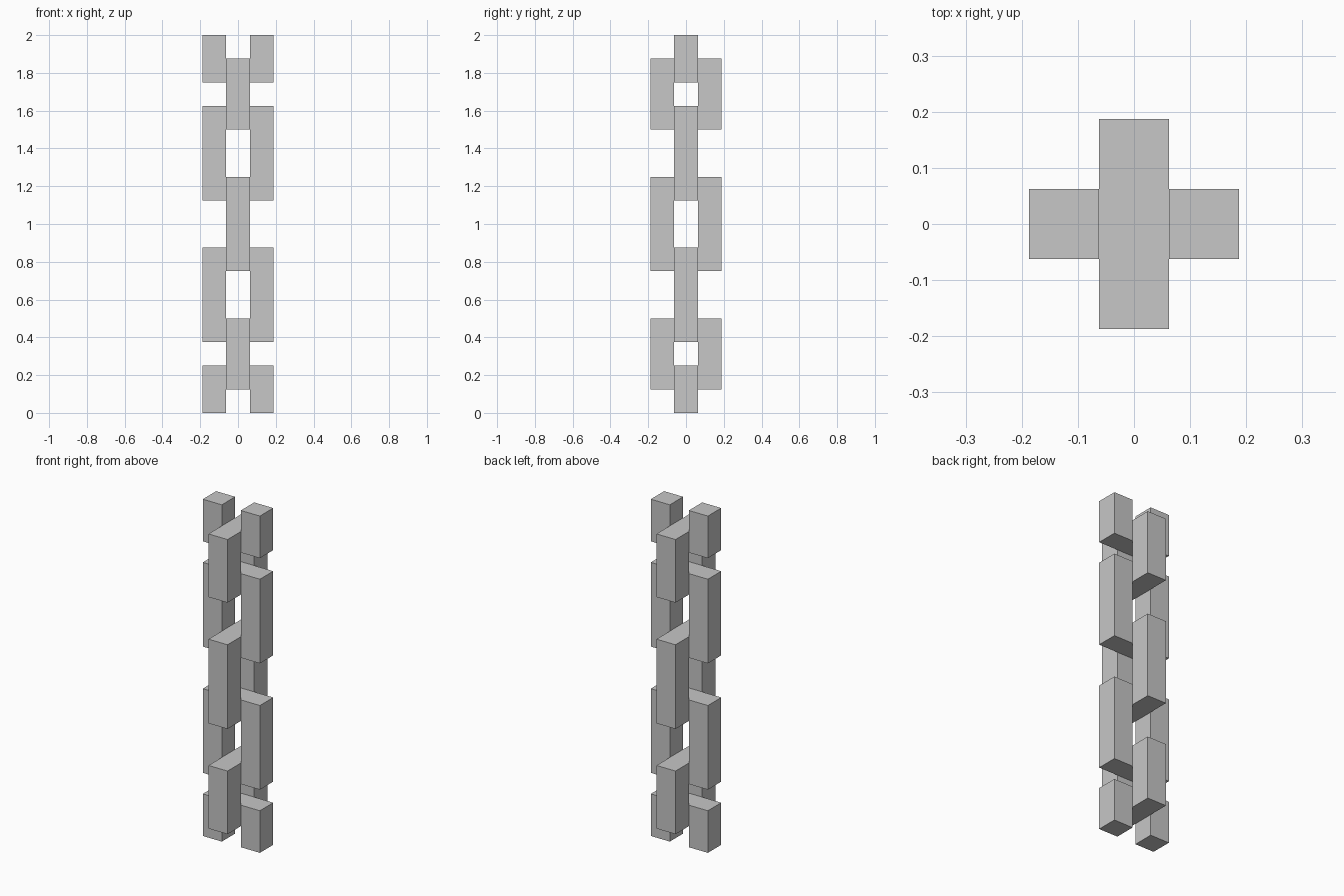
import bpy
import bmesh
import math
from mathutils import Matrix

if "Cube" in bpy.data.objects:
    bpy.data.objects.remove(bpy.data.objects["Cube"])

U = 0.125                       # bar thickness
OUT, INN = 1.5 * U, 0.5 * U     # outer and inner half widths of a link

iron = bpy.data.materials.new("light grey iron")
iron.diffuse_color = (0.57, 0.57, 0.57, 1)
iron.use_nodes = True
iron.node_tree.nodes["Principled BSDF"].inputs["Base Color"].default_value = iron.diffuse_color


def add_link(name, z0, z1, turned, open_end=None):
    """Square-section link from z0 to z1, optionally cut open at one end."""
    bm = bmesh.new()
    # bottom and top heights of the hole
    h0 = z0 if open_end == "bottom" else z0 + U
    h1 = z1 if open_end == "top" else z1 - U
    outer = [(-OUT, z0), (OUT, z0), (OUT, z1), (-OUT, z1)]
    inner = [(-INN, h0), (INN, h0), (INN, h1), (-INN, h1)]
    vo = [bm.verts.new((x, -INN, z)) for x, z in outer]
    vi = [bm.verts.new((x, -INN, z)) for x, z in inner]
    for i, side in enumerate(("bottom", "right", "top", "left")):
        if side != open_end:
            j = (i + 1) % 4
            bm.faces.new((vo[i], vo[j], vi[j], vi[i]))
    # give the flat frame its depth
    ext = bmesh.ops.extrude_face_region(bm, geom=bm.faces[:])
    moved = [g for g in ext["geom"] if isinstance(g, bmesh.types.BMVert)]
    bmesh.ops.translate(bm, verts=moved, vec=(0, 2 * INN, 0))
    if turned:
        bm.transform(Matrix.Rotation(math.pi / 2, 4, "Z"))
    bmesh.ops.recalc_face_normals(bm, faces=bm.faces[:])
    mesh = bpy.data.meshes.new(name)
    bm.to_mesh(mesh)
    bm.free()
    mesh.materials.append(iron)
    bpy.context.collection.objects.link(bpy.data.objects.new(name, mesh))


# links facing front, cut open at both chain ends
add_link("bottom_half_link", 0, 0.25, False, "bottom")
add_link("lower_link", 0.375, 0.875, False)
add_link("upper_link", 1.125, 1.625, False)
add_link("top_half_link", 1.75, 2.0, False, "top")

# links turned a quarter, threaded between the others
add_link("lower_cross_link", 0.125, 0.5, True)
add_link("middle_cross_link", 0.75, 1.25, True)
add_link("upper_cross_link", 1.5, 1.875, True)
